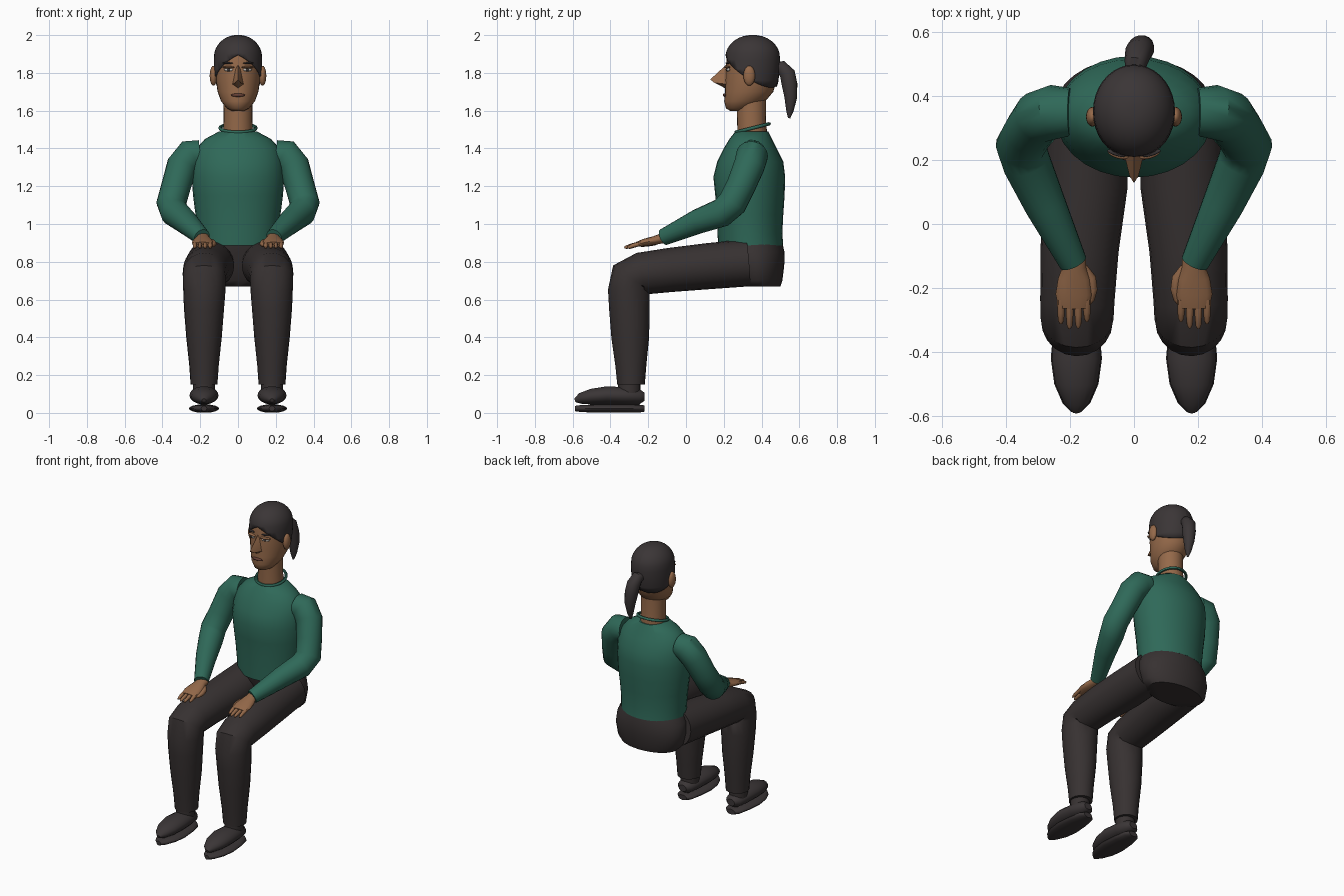
import bpy, bmesh, math
from mathutils import Vector, Matrix


def material(name, r, g, b):
    m = bpy.data.materials.new(name)
    m.diffuse_color = (r, g, b, 1)
    return m


SKIN = material("brown skin", 0.30, 0.142, 0.068)
GREEN = material("green sweater", 0.028, 0.14, 0.098)
DARK = material("dark trousers", 0.038, 0.031, 0.031)
HAIR = material("dark hair", 0.043, 0.036, 0.037)
WHITE = material("eye white", 0.5, 0.47, 0.43)
LIP = material("lip brown", 0.13, 0.05, 0.035)


def finish(name, bm, mat, mirror=False):
    bmesh.ops.recalc_face_normals(bm, faces=bm.faces[:])
    me = bpy.data.meshes.new(name)
    bm.to_mesh(me)
    bm.free()
    me.materials.append(mat)
    ob = bpy.data.objects.new(name, me)
    bpy.context.collection.objects.link(ob)
    if mirror:
        ob.modifiers.new("mirror", 'MIRROR')
    return ob


def skin_rings(rings, n):
    """Join elliptical rings (centre, u axis, v axis) into a closed solid."""
    bm = bmesh.new()
    loops = [[bm.verts.new(c + u * math.cos(2 * math.pi * i / n) + v * math.sin(2 * math.pi * i / n))
              for i in range(n)] for c, u, v in rings]
    for a, b in zip(loops, loops[1:]):
        for i in range(n):
            j = (i + 1) % n
            bm.faces.new((a[i], a[j], b[j], b[i]))
    bm.faces.new(loops[0])
    bm.faces.new(loops[-1])
    return bm


def stack(rows, n=28, grow=0.0):
    """Horizontal sections: height, front y, back y, half width."""
    return skin_rings([(Vector((0, (f + b) / 2, z)), Vector((w + grow, 0, 0)),
                        Vector((0, (b - f) / 2 + grow, 0))) for z, f, b, w in rows], n)


def tube(name, pts, mat, ref=(1, 0, 0), n=16, mirror=True):
    """Swept limb: x, y, z, radius along ref, other radius."""
    p = [Vector(q[:3]) for q in pts]
    u = Vector(ref)
    rings = []
    for i, q in enumerate(pts):
        t = (p[min(i + 1, len(p) - 1)] - p[max(i - 1, 0)]).normalized()
        u = (u - t * u.dot(t)).normalized()
        rings.append((p[i], u * q[3], t.cross(u) * q[-1]))
    return finish(name, skin_rings(rings, n), mat, mirror)


def ball(name, loc, size, mat, mirror=True, turn=0.0):
    bm = bmesh.new()
    m = Matrix.Translation(loc) @ Matrix.Rotation(turn, 4, 'Z') @ Matrix.Diagonal((*size, 1))
    bmesh.ops.create_uvsphere(bm, u_segments=16, v_segments=10, radius=1, matrix=m)
    return finish(name, bm, mat, mirror)


# Sweater body, collar and seat of the trousers
finish("sweater_body", stack([
    (.885, .17, .515, .212), (.95, .167, .51, .215), (1.05, .163, .515, .225),
    (1.15, .155, .522, .238), (1.25, .145, .525, .245), (1.33, .165, .515, .24),
    (1.40, .20, .48, .22), (1.45, .23, .455, .175), (1.49, .262, .435, .10)]), GREEN)
collar = []
for i in range(25):
    a = 2 * math.pi * i / 24
    collar.append((.095 * math.sin(a), .352 + .088 * math.cos(a), 1.508 + .022 * math.cos(a), .009, .009))
tube("collar", collar, GREEN, (0, 0, 1), 8, False)
finish("trouser_seat", stack([
    (.67, .27, .50, .195), (.70, .24, .51, .225), (.78, .22, .52, .242),
    (.85, .19, .522, .235), (.90, .18, .51, .205)]), DARK)

# Trouser legs, ankles, shoes
tube("trouser_leg", [
    (.145, .33, .795, .125, .125), (.152, .12, .777, .132, .122), (.17, -.08, .757, .122, .117),
    (.177, -.24, .737, .116, .112), (.178, -.295, .715, .114, .112), (.178, -.303, .65, .112, .11),
    (.18, -.30, .55, .106, .107), (.18, -.295, .40, .094, .10), (.18, -.292, .25, .078, .082),
    (.18, -.291, .15, .071, .073)], DARK, n=20)
tube("ankle", [(.18, -.30, .17, .058, .06), (.18, -.30, .08, .058, .06)], DARK)
shoe = [(-.22, .085, .028, .022), (-.245, .085, .052, .04), (-.32, .09, .068, .047),
        (-.42, .093, .077, .048), (-.50, .086, .066, .042), (-.56, .076, .04, .029),
        (-.588, .066, .012, .01)]
tube("shoe", [(.18, y, z, w, h) for y, z, w, h in shoe], HAIR, n=18)
tube("shoe_sole", [(.18, y, .023, w + .003, .012 + h * .22) for y, z, w, h in shoe], HAIR, n=18)

# Sleeves
tube("sleeve", [
    (.20, .35, 1.37, .075), (.25, .35, 1.365, .085), (.295, .335, 1.31, .083),
    (.328, .29, 1.20, .078), (.353, .245, 1.11, .079), (.335, .19, 1.06, .076),
    (.277, .06, 1.012, .065), (.19, -.12, .93, .044)], GREEN, (0, 1, 0), 18)

# Hands with four fingers and a thumb
tube("hand", [
    (.187, -.10, .928, .036, .028), (.187, -.135, .922, .037, .026), (.187, -.17, .912, .05, .023),
    (.188, -.22, .902, .057, .02), (.188, -.262, .892, .047, .013)], SKIN)
for k, tip in enumerate((-.305, -.325, -.327, -.312)):
    x = .147 + k * .027
    tube("finger", [(x, -.235, .898, .012), (x, (tip - .24) / 2, .887, .0115),
                    (x, tip + .01, .877, .009), (x, tip, .875, .004)], SKIN, n=8)
tube("thumb", [(.158, -.135, .912, .013), (.135, -.17, .902, .017), (.129, -.205, .895, .015),
               (.134, -.235, .889, .011), (.14, -.252, .886, .004)], SKIN, n=10)

# Neck and head
tube("neck", [(0, .352, 1.45, .08, .08), (0, .347, 1.55, .076, .076), (0, .345, 1.68, .077, .08)],
     SKIN, n=24, mirror=False)
head = [(1.598, .235, .31, .03), (1.612, .212, .35, .058), (1.65, .202, .42, .09),
        (1.70, .207, .462, .108), (1.76, .207, .48, .117), (1.82, .21, .488, .12), (1.87, .215, .49, .12)]
for k in range(1, 8):
    a = k * math.pi / 15
    c, s = math.cos(a), math.sin(a)
    head.append((1.87 + .12 * s, .353 - .137 * c, .353 + .137 * c, .12 * c))
finish("head", stack(head), SKIN)

# Hair cap: enlarged head trimmed to a sloping hairline, one half mirrored
bm = stack([(z + .01 * (z > 1.87), f, b, w) for z, f, b, w in head], 36, .008)
for co, no in (((0, 0, 0), (1, 0, 0)), ((0, .21, 1.895), (.45, .59, 1))):
    bmesh.ops.bisect_plane(bm, geom=bm.verts[:] + bm.edges[:] + bm.faces[:], plane_co=co,
                           plane_no=no, clear_inner=True)
cap = finish("hair_cap", bm, HAIR, True)
rim = cap.modifiers.new("thickness", 'SOLIDIFY')
rim.thickness = .01
tube("ponytail", [
    (0, .47, 1.825, .028), (.006, .505, 1.83, .036), (.014, .537, 1.795, .042), (.022, .548, 1.74, .042),
    (.028, .555, 1.67, .034), (.03, .55, 1.60, .02), (.03, .546, 1.56, .006)], HAIR, mirror=False)

# Ears and face
ball("ear", (.13, .335, 1.785), (.02, .031, .053), SKIN)
bm = bmesh.new()
for co in ((0, .215, 1.845), (0, .128, 1.765), (.03, .215, 1.74), (-.03, .215, 1.74),
           (.014, .15, 1.748), (-.014, .15, 1.748), (0, .205, 1.72),
           (.012, .22, 1.83), (-.012, .22, 1.83)):
    bm.verts.new(co)
bmesh.ops.convex_hull(bm, input=bm.verts[:])
finish("nose", bm, SKIN)
ball("eye", (.05, .222, 1.817), (.025, .009, .009), WHITE, turn=.3)
ball("iris", (.05, .2145, 1.817), (.009, .004, .008), HAIR, turn=.3)
ball("eyelid", (.05, .218, 1.83), (.034, .013, .006), SKIN, turn=.3)
ball("eyebrow", (.055, .221, 1.852), (.03, .008, .005), HAIR, turn=.3)
ball("lips", (0, .205, 1.682), (.038, .01, .009), LIP, False)

# Smooth shading with sharp hems
bpy.ops.object.select_all(action='SELECT')
bpy.context.view_layer.objects.active = cap
bpy.ops.object.shade_smooth_by_angle(angle=math.radians(45))
